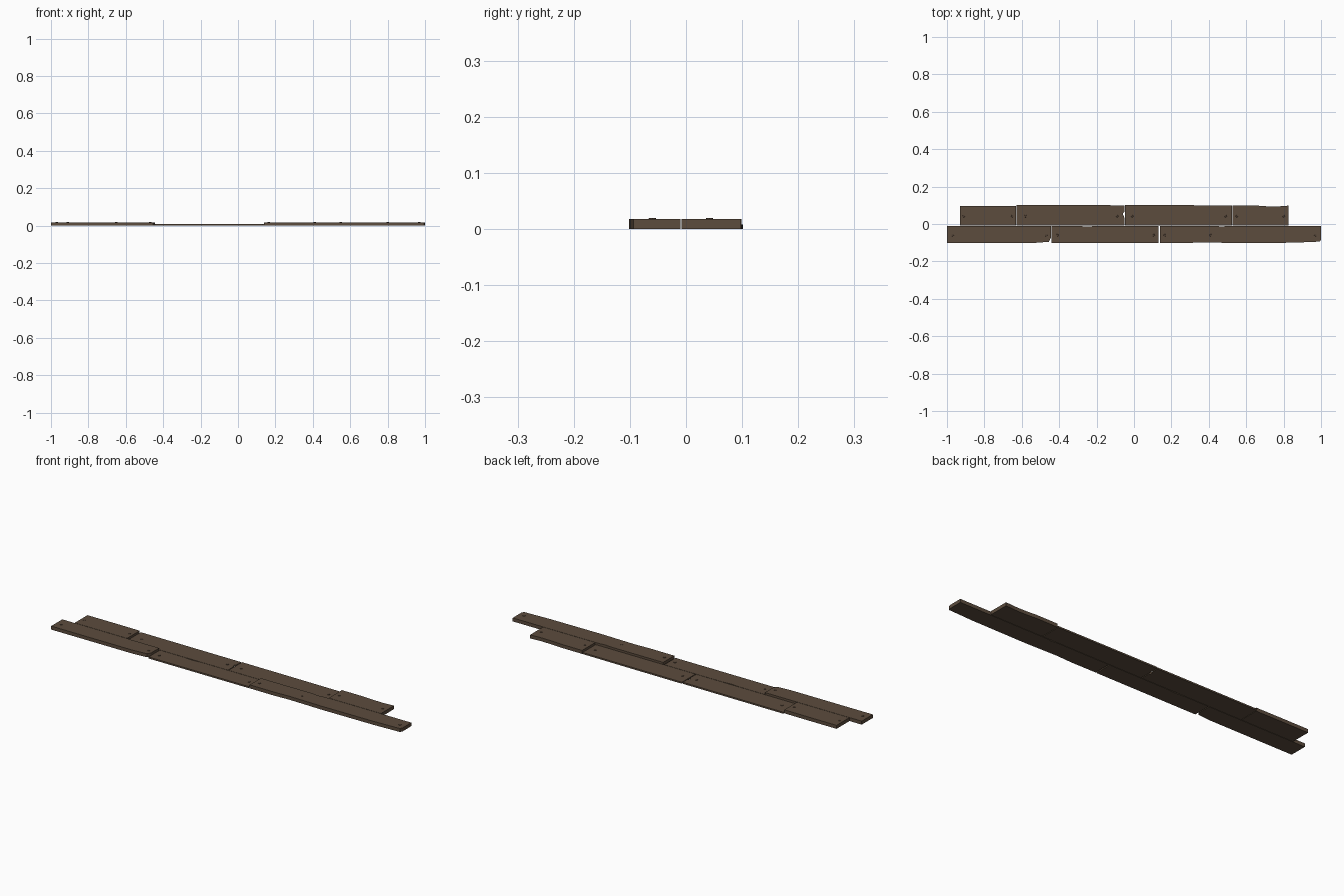
import bpy, bmesh

if "Cube" in bpy.data.objects:
    bpy.data.objects.remove(bpy.data.objects["Cube"])

def material(name, rgb):
    m = bpy.data.materials.new(name)
    m.diffuse_color = (*rgb, 1)
    m.use_nodes = True
    m.node_tree.nodes["Principled BSDF"].inputs["Base Color"].default_value = m.diffuse_color
    return m

wood = material("dark_brown_wood", (0.107, 0.072, 0.047))
peg_wood = material("darker_brown_peg", (0.085, 0.057, 0.038))

HIGH, LOW = 0.018, 0.008

def add_object(name, bm, mat):
    bmesh.ops.recalc_face_normals(bm, faces=bm.faces[:])
    me = bpy.data.meshes.new(name)
    bm.to_mesh(me)
    bm.free()
    me.materials.append(mat)
    bpy.context.collection.objects.link(bpy.data.objects.new(name, me))

def plank(name, outline, height):
    # extrude a worn outline up from the ground
    bm = bmesh.new()
    f = bm.faces.new([bm.verts.new((x, y, 0)) for x, y in outline])
    top = bmesh.ops.extrude_face_region(bm, geom=[f], use_keep_orig=True)
    for v in top["geom"]:
        if isinstance(v, bmesh.types.BMVert):
            v.co.z = height
    add_object(name, bm, wood)

def pegs(name, spots, y, height):
    for i, x in enumerate(spots):
        bm = bmesh.new()
        bmesh.ops.create_cone(bm, cap_ends=True, segments=8, radius1=0.007,
                              radius2=0.006, depth=0.003)
        bmesh.ops.translate(bm, verts=bm.verts[:], vec=(x, y, height + 0.0003))
        add_object(f"{name}_{i + 1}", bm, peg_wood)

# front row of planks
plank("front_plank_left", [(-1, -0.101), (-0.53, -0.101), (-0.455, -0.095), (-0.445, -0.075),
                           (-0.445, -0.01), (-1, -0.01)], HIGH)
plank("front_plank_middle", [(-0.441, -0.102), (0.132, -0.102), (0.132, -0.01), (-0.2, -0.01),
                             (-0.25, -0.014), (-0.3, -0.01), (-0.441, -0.01)], LOW)
plank("front_plank_right", [(0.138, -0.101), (0.28, -0.102), (0.36, -0.098), (0.55, -0.102),
                            (0.85, -0.1), (0.995, -0.094), (1, -0.08), (1, -0.01), (0.5, -0.01),
                            (0.47, -0.014), (0.44, -0.01), (0.138, -0.01)], HIGH)

# back row of planks
plank("back_plank_far_left", [(-0.93, -0.008), (-0.63, -0.008), (-0.63, 0.095), (-0.78, 0.096),
                              (-0.93, 0.096)], HIGH)
plank("back_plank_inner_left", [(-0.628, -0.008), (-0.052, -0.008), (-0.052, 0.035),
                                (-0.06, 0.055), (-0.052, 0.065), (-0.052, 0.1),
                                (-0.35, 0.101), (-0.628, 0.102)], LOW)
plank("back_plank_inner_right", [(-0.048, -0.008), (0.523, -0.008), (0.523, 0.099),
                                 (0.2, 0.101), (-0.048, 0.102)], LOW)
plank("back_plank_far_right", [(0.526, -0.008), (0.825, -0.008), (0.825, 0.098), (0.77, 0.094),
                               (0.7, 0.095), (0.65, 0.099), (0.526, 0.099)], HIGH)

# round pegs at the plank ends
pegs("front_high_peg", (-0.97, -0.47, 0.165, 0.41, 0.97), -0.06, HIGH)
pegs("front_low_peg", (-0.41, 0.105), -0.06, LOW)
pegs("back_high_peg", (-0.91, -0.65, 0.55, 0.8), 0.042, HIGH)
pegs("back_low_peg", (-0.58, -0.09, -0.01, 0.49), 0.042, LOW)
